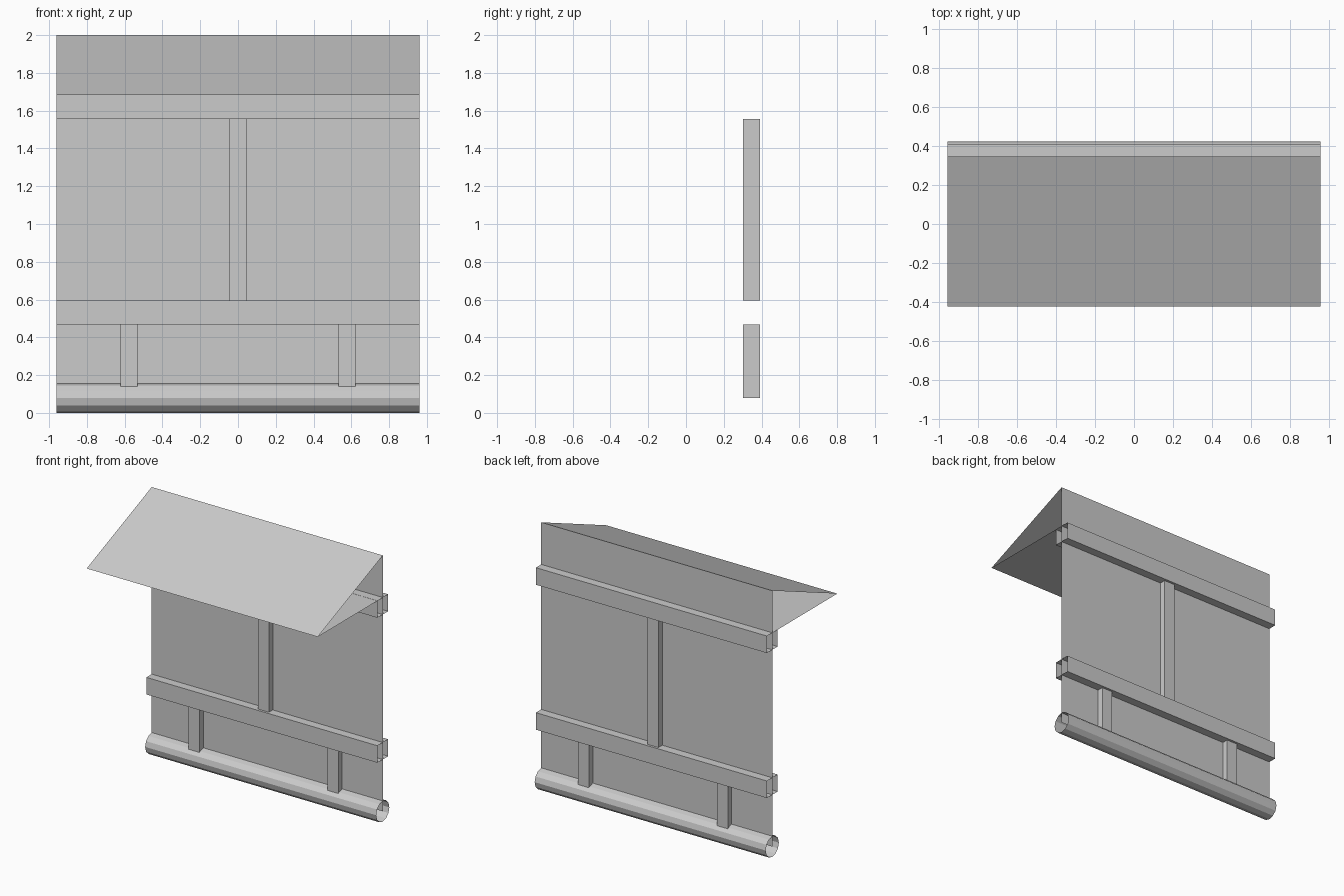
import bpy
from math import cos, sin, pi
from mathutils import Vector

if "Cube" in bpy.data.objects:
    bpy.data.objects.remove(bpy.data.objects["Cube"])

HALF = 0.96      # half length of every long part
Y = 0.347        # depth of the panel plane


def sweep(name, profile, axis, start, end, closed=True):
    """Open-ended sheet swept along x (profile = y,z) or z (profile = x,y)."""
    def point(p, t):
        return Vector((t, p[0], p[1])) if axis == 'x' else Vector((p[0], p[1], t))
    n = len(profile)
    verts = [point(p, t) for t in (start, end) for p in profile]
    faces = [(i, (i + 1) % n, n + (i + 1) % n, n + i)
             for i in range(n if closed else n - 1)]
    mesh = bpy.data.meshes.new(name)
    mesh.from_pydata(verts, [], faces)
    ob = bpy.data.objects.new(name, mesh)
    bpy.context.collection.objects.link(ob)
    return ob


def square(cx, cy, half):
    return [(cx - half, cy - half), (cx + half, cy - half),
            (cx + half, cy + half), (cx - half, cy + half)]


# Thin back panel, from the tube's centre to the roof ridge
sweep("back_panel", [(Y, 0.078), (Y, 2.0)], 'x', -HALF, HALF, closed=False)

# Awning: sloping top sheet and flat underside, open at both ends
sweep("awning", [(Y, 2.0), (-0.425, 1.683), (Y, 1.683)], 'x', -HALF, HALF, closed=False)

# Square hollow rails
for name, z in (("lower_rail", 0.531), ("upper_rail", 1.62)):
    sweep(name, square(Y, z, 0.064), 'x', -HALF, HALF)

# Twelve-sided hollow base tube
R = 0.078
ring = [(Y + R * cos(i * pi / 6), R + R * sin(i * pi / 6)) for i in range(12)]
sweep("base_tube", ring, 'x', -HALF, HALF)

# Upright posts
sweep("centre_post", square(0, Y, 0.046), 'z', 0.595, 1.556)
for name, x in (("left_post", -0.577), ("right_post", 0.577)):
    sweep(name, square(x, Y, 0.046), 'z', 0.078, 0.467)
